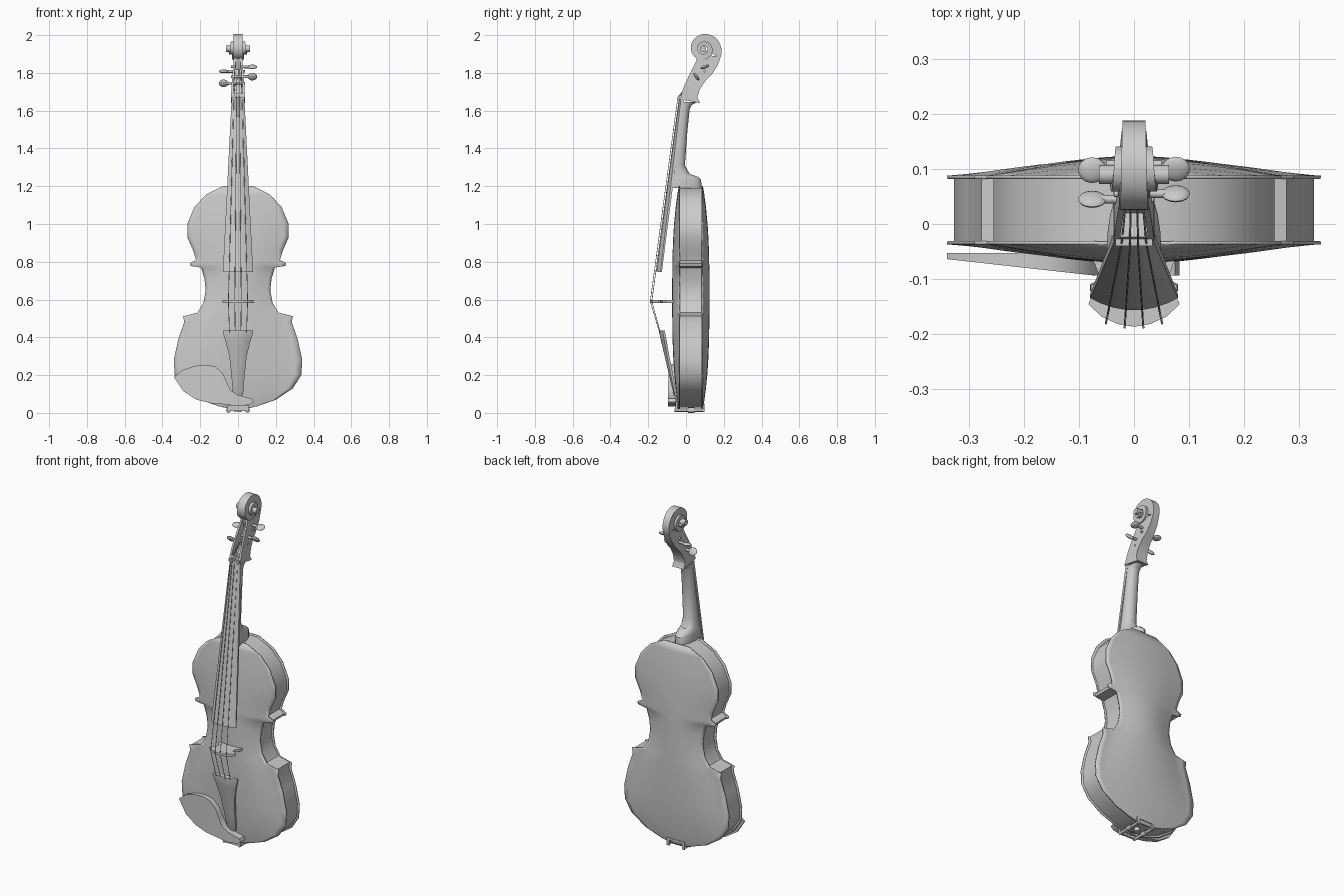
import bpy, bmesh, math
from mathutils import Matrix, Vector

cube = bpy.data.objects.get("Cube")
if cube:
    bpy.data.objects.remove(cube)

grey = bpy.data.materials.new("light_grey")
grey.use_nodes = True
grey.diffuse_color = (0.6, 0.6, 0.6, 1)
grey.node_tree.nodes["Principled BSDF"].inputs["Base Color"].default_value = (0.6, 0.6, 0.6, 1)
parts = []


def finish(name, bm):
    bmesh.ops.recalc_face_normals(bm, faces=bm.faces)
    mesh = bpy.data.meshes.new(name)
    bm.to_mesh(mesh)
    bm.free()
    mesh.materials.append(grey)
    ob = bpy.data.objects.new(name, mesh)
    bpy.context.collection.objects.link(ob)
    parts.append(ob)
    return ob


def loft(name, rings, closed=True, caps=True):
    bm = bmesh.new()
    rows = [[bm.verts.new(p) for p in ring] for ring in rings]
    n = len(rows[0])
    for a, b in zip(rows, rows[1:]):
        for i in range(n if closed else n - 1):
            j = (i + 1) % n
            bm.faces.new((a[i], a[j], b[j], b[i]))
    if caps:
        ends = [bm.faces.new(rows[0]), bm.faces.new(rows[-1])]
        bmesh.ops.triangulate(bm, faces=ends)
    return finish(name, bm)


def box(name, size, loc):
    bm = bmesh.new()
    bmesh.ops.create_cube(bm, size=1, matrix=Matrix.Translation(loc) @ Matrix.Diagonal((*size, 1)))
    return finish(name, bm)


def rod(name, a, b, r1, r2=None, sides=12):
    a, b = Vector(a), Vector(b)
    d = b - a
    m = Matrix.Translation((a + b) / 2) @ d.to_track_quat("Z", "Y").to_matrix().to_4x4()
    bm = bmesh.new()
    bmesh.ops.create_cone(bm, cap_ends=True, segments=sides, radius1=r1,
                          radius2=r1 if r2 is None else r2, depth=d.length, matrix=m)
    return finish(name, bm)


# Body outline: half width and height, from the neck down
outline = [(.08, 1.2), (.17, 1.155), (.23, 1.09), (.268, 1.0), (.268, .93), (.237, .86),
           (.222, .81), (.255, .793), (.25, .778), (.195, .77), (.177, .71), (.17, .65),
           (.183, .58), (.215, .53), (.29, .512), (.285, .48), (.316, .39), (.34, .28),
           (.335, .2), (.29, .13), (.2, .07), (.1, .035), (.03, .02)]


def arch(x, z):
    span = min(.34, .17 + .4 * abs(z - .66))
    width = min([span] + [w for w, h in outline if abs(h - z) < .001])
    along = max(0, 1 - abs((z - .61) / .6) ** 3)
    return .036 * along * max(0, 1 - (x / width) ** 2) ** 1.2


def plate(name, edge, side):
    cols = [i / 10 for i in range(-10, 11)]
    rows = [[(t * w, edge + side * arch(t * w, z), z) for t in cols] for w, z in outline]
    ob = loft(name, rows, closed=False, caps=False)
    mod = ob.modifiers.new("thickness", "SOLIDIFY")
    mod.thickness = .006
    mod.offset = 0


plate("belly_plate", -.034, -1)
plate("back_plate", .085, 1)

# Ribs follow the outline, set slightly in from the plate edges
half = [(w - .012, .61 + (z - .61) * .985) for w, z in outline]
loop = half + [(-w, z) for w, z in reversed(half)]
loft("ribs", [[(x, y, z) for x, z in loop] for y in (-.033, .084)], caps=False)


# Arched bars: fingerboard and tailpiece
def arched(z, hw, y, drop, back):
    ts = [i / 4 for i in range(-4, 5)]
    return [(t * hw, y + drop * t * t, z) for t in ts] + [(hw, back, z), (-hw, back, z)]


loft("fingerboard", [arched(.745, .08, -.157, .022, -.128), arched(1.66, .034, -.037, .01, -.01)])
loft("tailpiece", [arched(z, w, y, d, y + d + .012) for z, w, y, d in (
    (.437, .078, -.142, .02), (.425, .08, -.142, .02), (.38, .066, -.132, .018),
    (.3, .046, -.113, .013), (.2, .035, -.09, .01), (.1, .027, -.066, .006), (.085, .016, -.06, .004))])
box("nut", (.068, .03, .012), (0, -.025, 1.666))

# Neck with heel: half ellipse sections
neck = []
for z, front, back, hw in ((1.19, -.07, .082, .05), (1.235, -.066, .08, .05), (1.25, -.064, .062, .048),
                           (1.265, -.062, .02, .046), (1.31, -.056, -.006, .044), (1.5, -.032, .008, .038),
                           (1.61, -.018, .02, .035), (1.63, -.015, .03, .035), (1.645, -.015, .06, .035)):
    neck.append([(hw * math.cos(a), front + (back - front) * math.sin(a) ** .8, z)
                 for a in [math.pi * min(i, 12) / 12 for i in range(12)] + [math.pi]])
    neck[-1] = [(x, y, z) for x, y, z in neck[-1]]
loft("neck", neck)

# Pegbox: hollow trough, open at the front
box_rings = []
for fy, fz, by, bz, hw, deep in ((-.03, 1.66, .075, 1.64, .037, 0), (-.024, 1.69, .062, 1.665, .036, 0),
                                 (-.022, 1.695, .062, 1.675, .036, .5), (-.008, 1.735, .072, 1.71, .034, .55),
                                 (.018, 1.79, .1, 1.755, .03, .55), (.042, 1.838, .135, 1.79, .026, .4),
                                 (.055, 1.865, .165, 1.835, .023, .05), (.06, 1.9, .184, 1.885, .02, 0)):
    f, b = Vector((0, fy, fz)), Vector((0, by, bz))
    m = f.lerp(b, deep)
    inner = hw - .011
    box_rings.append([Vector((x, 0, 0)) + p for x, p in (
        (-hw, f), (-inner, f), (-inner, m), (inner, m), (inner, f), (hw, f), (hw, b), (-hw, b))])
loft("pegbox", box_rings)

# Scroll: two turns that shrink and widen towards the eye
scroll = []
steps = 64
for i in range(steps + 1):
    s = i / steps
    a = math.radians(-28) + s * math.tau * 2
    r = .1 * math.exp(-.11 * s * math.tau * 2)
    w = .02 + .018 * s + .012 * s * s
    scroll.append([(x, .093 + k * math.cos(a), 1.926 + k * math.sin(a))
                   for x, k in ((-w, r * .45), (-w, r), (w, r), (w, r * .45))])
loft("scroll", scroll)
rod("scroll_eye", (-.064, .09, 1.928), (.064, .09, 1.928), .017, sides=16)

# Pegs: tapered shaft with a flat thumb piece
for side, y, z, tilt in ((1, .1, 1.832, 20), (1, .055, 1.78, -55), (-1, .098, 1.808, 10), (-1, .045, 1.745, -55)):
    rod("peg_shaft", (-side * .036, y, z), (side * .058, y, z), .006, .008)
    bm = bmesh.new()
    bmesh.ops.create_uvsphere(bm, u_segments=14, v_segments=8, radius=1,
                              matrix=Matrix.Translation((side * .076, y, z))
                              @ Matrix.Rotation(math.radians(tilt), 4, "X")
                              @ Matrix.Diagonal((.026, .024, .009, 1)))
    finish("peg_head", bm)

# Bridge: arched plate with two feet
right = [(0, -.187), (.03, -.182), (.06, -.168), (.083, -.146), (.078, -.134), (.056, -.125),
         (.05, -.108), (.065, -.09), (.075, -.064), (.045, -.06), (.036, -.082), (.018, -.095)]
profile = right + [(-x, y) for x, y in reversed(right[1:])]
loft("bridge", [[(x, y, z) for x, y in profile] for z in (.583, .597)])

# Strings over nut, bridge and tailpiece
cu = bpy.data.curves.new("strings", "CURVE")
cu.dimensions = "3D"
cu.bevel_depth = .0018
cu.bevel_resolution = 1
cu.materials.append(grey)
for k, (py, pz) in zip((-1.5, -.5, .5, 1.5), ((.045, 1.745), (.098, 1.808), (.1, 1.832), (.055, 1.78))):
    sag = .004 * k * k
    path = [(k * .01, py - .008, pz), (k * .015, -.044 + sag, 1.672),
            (k * .034, -.19 + sag, .59), (k * .03, -.14 + sag / 2, .425)]
    sp = cu.splines.new("POLY")
    sp.points.add(len(path) - 1)
    for pt, co in zip(sp.points, path):
        pt.co = (*co, 1)
bpy.context.collection.objects.link(bpy.data.objects.new("strings", cu))

# Chin rest: sloping plate beside the tailpiece
rest = [(-.34, .19), (-.29, .228), (-.23, .248), (-.17, .255), (-.12, .245), (-.08, .21), (-.06, .165),
        (-.04, .12), (.0, .095), (.075, .075), (.083, .058), (.06, .043), (0, .035), (-.07, .045),
        (-.14, .05), (-.22, .07), (-.29, .115)]


def rest_front(x):
    return -.064 - .03 * min(1, (x + .34) / .27)


loft("chin_rest", [[(x, y or rest_front(x), z) for x, z in rest] for y in (-.053, None)])

# Chin rest clamp, end button and tail loop
for x in (-.05, .05):
    rod("clamp_barrel", (x, -.06, .014), (x, .095, .014), .008)
    rod("clamp_collar", (x, .01, .014), (x, .045, .014), .0135)
    box("clamp_hook", (.016, .008, .04), (x, .094, .026))
box("clamp_back_bar", (.116, .008, .012), (0, .094, .045))
box("clamp_front_bar", (.116, .012, .03), (0, -.052, .025))
rod("end_button", (0, .025, .03), (0, .025, .004), .014, .018, 16)
for x in (-.01, .01):
    rod("tail_loop_top", (x, -.056, .1), (x, -.042, .02), .003, sides=8)
    rod("tail_loop_end", (x, -.042, .02), (x, .025, .012), .003, sides=8)

bpy.ops.object.select_all(action="DESELECT")
for ob in parts:
    ob.select_set(True)
bpy.context.view_layer.objects.active = parts[0]
bpy.ops.object.shade_smooth_by_angle(angle=math.radians(38))
